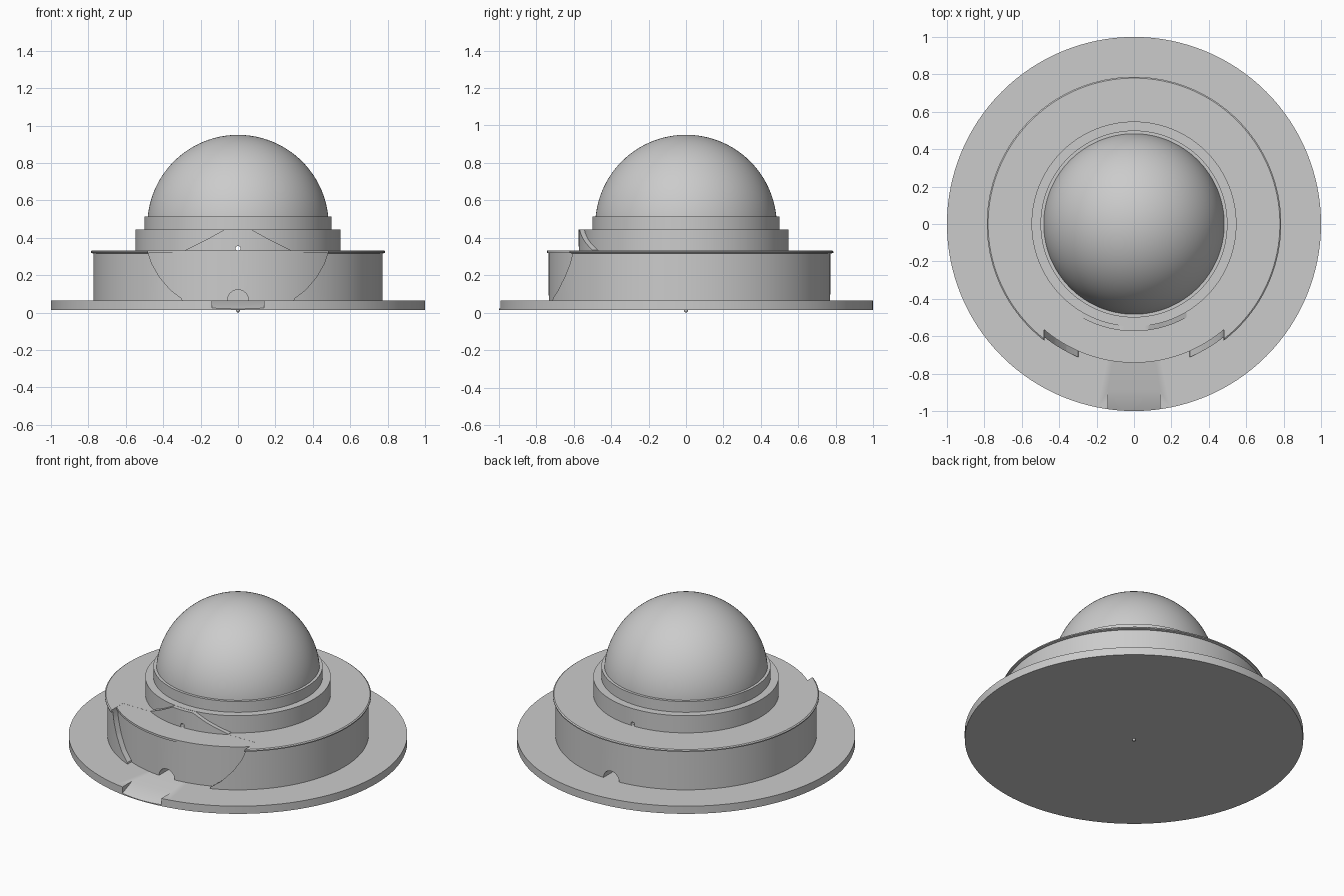
import bpy, bmesh, math
from mathutils import Vector

if "Cube" in bpy.data.objects:
    bpy.data.objects.remove(bpy.data.objects["Cube"])

SEG = 128


def finish(name, bm):
    bmesh.ops.recalc_face_normals(bm, faces=bm.faces)
    mesh = bpy.data.meshes.new(name)
    bm.to_mesh(mesh)
    bm.free()
    ob = bpy.data.objects.new(name, mesh)
    bpy.context.collection.objects.link(ob)
    return ob


def lathe(name, profile, seg=SEG):
    """Revolve (radius, z) points, starting and ending on the axis."""
    bm = bmesh.new()
    rings = [[bm.verts.new((r * math.cos(2 * math.pi * i / seg),
                            r * math.sin(2 * math.pi * i / seg), z))
              for i in range(seg)] if r > 0 else [bm.verts.new((0, 0, z))] * seg
             for r, z in profile]
    for a, b in zip(rings, rings[1:]):
        for i in range(seg):
            j = (i + 1) % seg
            bm.faces.new(list(dict.fromkeys((a[i], a[j], b[j], b[i]))))
    return finish(name, bm)


def disc(name, r, z0, z1, seg=SEG):
    return lathe(name, [(0, z0), (r, z0), (r, z1), (0, z1)], seg)


def prism(name, points, extrude):
    """Extrude a flat polygon along a vector."""
    bm = bmesh.new()
    a = [bm.verts.new(p) for p in points]
    b = [bm.verts.new(Vector(p) + Vector(extrude)) for p in points]
    bm.faces.new(a)
    bm.faces.new(b[::-1])
    for i in range(len(a)):
        j = (i + 1) % len(a)
        bm.faces.new((a[i], b[i], b[j], a[j]))
    return finish(name, bm)


def tunnel(name, r, z, y0, y1):
    """Round cutter running along y."""
    pts = [(r * math.cos(2 * math.pi * i / 32), y0, z + r * math.sin(2 * math.pi * i / 32))
           for i in range(32)]
    return prism(name, pts, (0, y1 - y0, 0))


def boolean(ob, cutter, op='DIFFERENCE'):
    cutter.hide_render = True
    mod = ob.modifiers.new("cut", 'BOOLEAN')
    mod.operation, mod.object, mod.solver = op, cutter, 'EXACT'
    bpy.context.view_layer.objects.active = ob
    bpy.ops.object.modifier_apply(modifier=mod.name)


# Base plate with a ramp notch at the front, and a small foot pin beneath
base = disc("base_plate", 1.0, 0.015, 0.065)
ramp = prism("ramp_cutter", [(-0.14, y, z) for y, z in
             [(-0.89, 0.066), (-1.0, 0.02), (-1.1, 0.02), (-1.1, 0.1), (-0.89, 0.1)]],
             (0.28, 0, 0))
boolean(base, ramp)
lathe("foot_pin", [(0, 0), (0.006, 0.002), (0.01, 0.008), (0.01, 0.03), (0, 0.03)], 24)

# Drum: recessed core inside an outer wall that opens at the front
core = disc("drum_core", 0.735, 0.06, 0.325)
wall = disc("drum_wall", 0.772, 0.061, 0.322)
lid = lathe("drum_lid", [(0, 0.316), (0.775, 0.316), (0.787, 0.32), (0.787, 0.327),
                         (0.78, 0.332), (0, 0.332)])
disc("front_lid_lip", 0.742, 0.318, 0.3315)

# Curved front opening, mirrored left and right
side = [(0.29, 0.04), (0.30, 0.075), (0.36, 0.12), (0.42, 0.19), (0.46, 0.26),
        (0.48, 0.32), (0.48, 0.5)]
outline = side + [(-x, z) for x, z in reversed(side)]
opening = prism("front_opening_cutter", [(x, -1.0, z) for x, z in outline], (0, 0.5, 0))
boolean(wall, opening)
boolean(lid, opening)

# Half-round port holes at front and back of the drum
front_port = tunnel("front_port_cutter", 0.056, 0.066, -0.9, -0.6)
back_port = tunnel("back_port_cutter", 0.056, 0.066, 0.6, 0.9)
for ob in (core, wall):
    boolean(ob, back_port)
boolean(core, front_port)

# Upper tier with a raised trapezoid panel and a small through hole
tier = disc("upper_tier", 0.548, 0.325, 0.444)
panel = disc("tier_front_panel", 0.573, 0.326, 0.443)
trapezoid = prism("panel_cutter", [(x, -0.8, z) for x, z in
                  [(-0.28, 0.3), (0.28, 0.3), (0.28, 0.335), (0.16, 0.395),
                   (0.07, 0.445), (0.07, 0.5), (-0.07, 0.5), (-0.07, 0.445),
                   (-0.16, 0.395), (-0.28, 0.335)]], (0, 0.35, 0))
boolean(panel, trapezoid, 'INTERSECT')
hole = tunnel("hole_cutter", 0.013, 0.343, -0.9, 0.9)
for ob in (tier, panel):
    boolean(ob, hole)

# Collar and dome
disc("dome_collar", 0.5, 0.44, 0.514)
arc = [(0.485 * math.cos(math.pi / 2 * i / 32), 0.465 + 0.485 * math.sin(math.pi / 2 * i / 32))
       for i in range(32)]
lathe("dome", [(0, 0.465)] + arc + [(0, 0.95)])

# Remove cutters and smooth the round surfaces
for ob in list(bpy.data.objects):
    if ob.hide_render:
        bpy.data.objects.remove(ob)
bpy.ops.object.select_all(action='DESELECT')
for ob in bpy.data.objects:
    ob.select_set(True)
    bpy.context.view_layer.objects.active = ob
bpy.ops.object.shade_smooth_by_angle(angle=math.radians(30))
